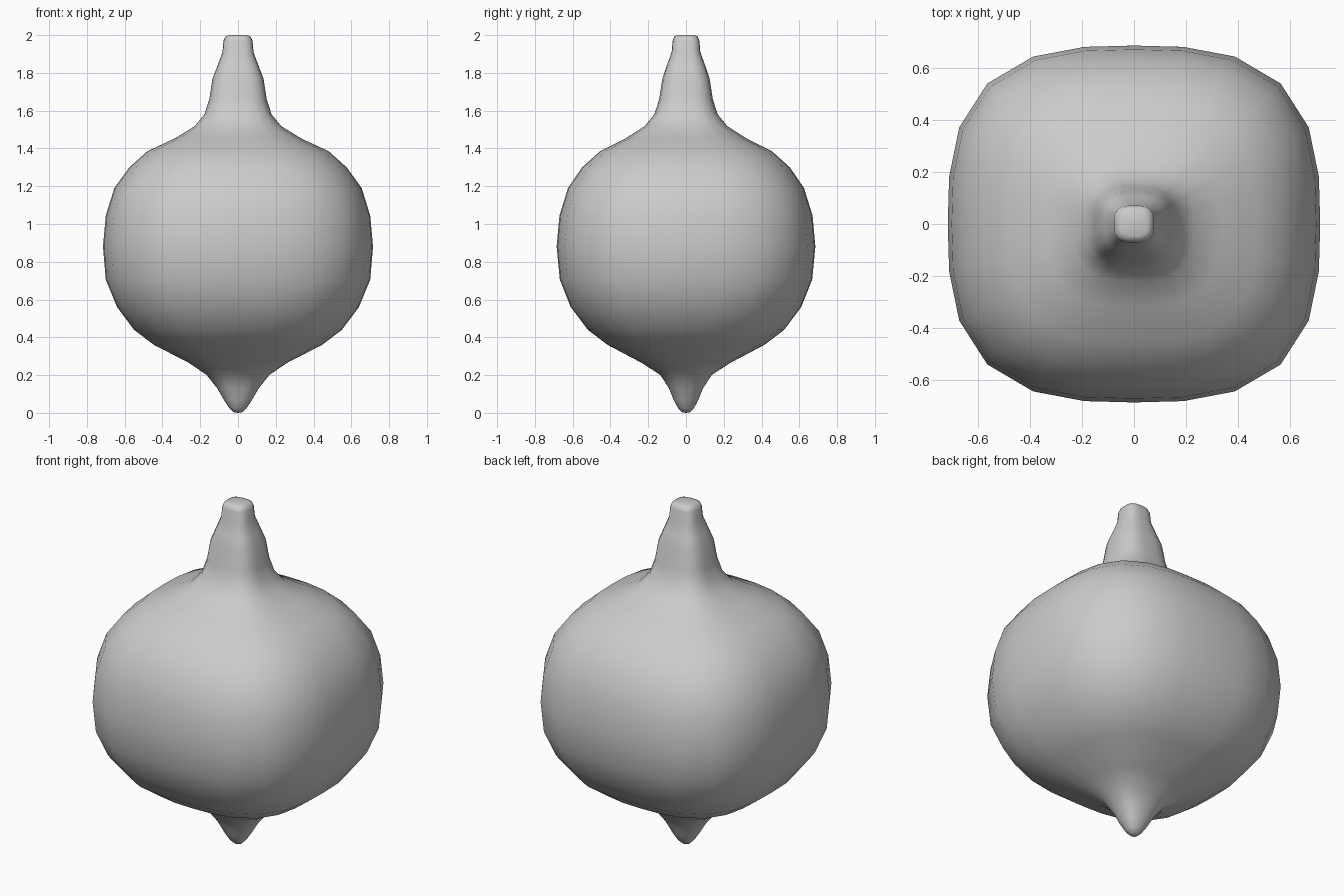
import bpy, bmesh, math

# Profile: height, half width in x, half depth in y, squareness exponent
RINGS = [
    (0.003, 0.022, 0.020, 2.2), (0.025, 0.045, 0.042, 2.3), (0.07, 0.075, 0.066, 2.4),
    (0.13, 0.11, 0.09, 2.5), (0.20, 0.165, 0.135, 2.6), (0.265, 0.26, 0.235, 2.7),
    (0.36, 0.445, 0.415, 2.8), (0.44, 0.55, 0.52, 2.9), (0.56, 0.64, 0.61, 2.9),
    (0.705, 0.70, 0.668, 2.9), (0.88, 0.715, 0.685, 2.9), (1.045, 0.70, 0.67, 2.9),
    (1.19, 0.655, 0.625, 2.9), (1.30, 0.575, 0.55, 2.9), (1.385, 0.48, 0.455, 2.9),
    (1.453, 0.335, 0.32, 2.9), (1.517, 0.23, 0.22, 3.0), (1.58, 0.178, 0.168, 3.1),
    (1.66, 0.152, 0.142, 3.2), (1.77, 0.135, 0.125, 3.2), (1.835, 0.11, 0.103, 3.2),
    (1.91, 0.082, 0.076, 3.2), (1.97, 0.077, 0.071, 3.2), (1.992, 0.066, 0.062, 3.2),
    (2.0, 0.05, 0.046, 3.0),
]
SIDES = 24


def rounded_square(bm, z, hx, hy, n):
    ring = []
    for i in range(SIDES):
        a = 2 * math.pi * i / SIDES
        c, s = math.cos(a), math.sin(a)
        r = (abs(c) ** n + abs(s) ** n) ** (-1 / n)
        ring.append(bm.verts.new((hx * r * c, hy * r * s, z)))
    return ring


# Bulb body with neck and pointed tip, lofted through the rings
bm = bmesh.new()
rings = [rounded_square(bm, *r) for r in RINGS]
for lo, hi in zip(rings, rings[1:]):
    for i in range(SIDES):
        j = (i + 1) % SIDES
        bm.faces.new((lo[i], lo[j], hi[j], hi[i]))

# Close both ends
for ring, z in ((rings[0], 0.0), (rings[-1], 2.0)):
    tip = bm.verts.new((0, 0, z))
    for i in range(SIDES):
        bm.faces.new((ring[i], ring[(i + 1) % SIDES], tip))
bmesh.ops.recalc_face_normals(bm, faces=bm.faces[:])
for f in bm.faces:
    f.smooth = True

mesh = bpy.data.meshes.new("bulb_body")
bm.to_mesh(mesh)
bm.free()
bpy.context.collection.objects.link(bpy.data.objects.new("bulb_body", mesh))
